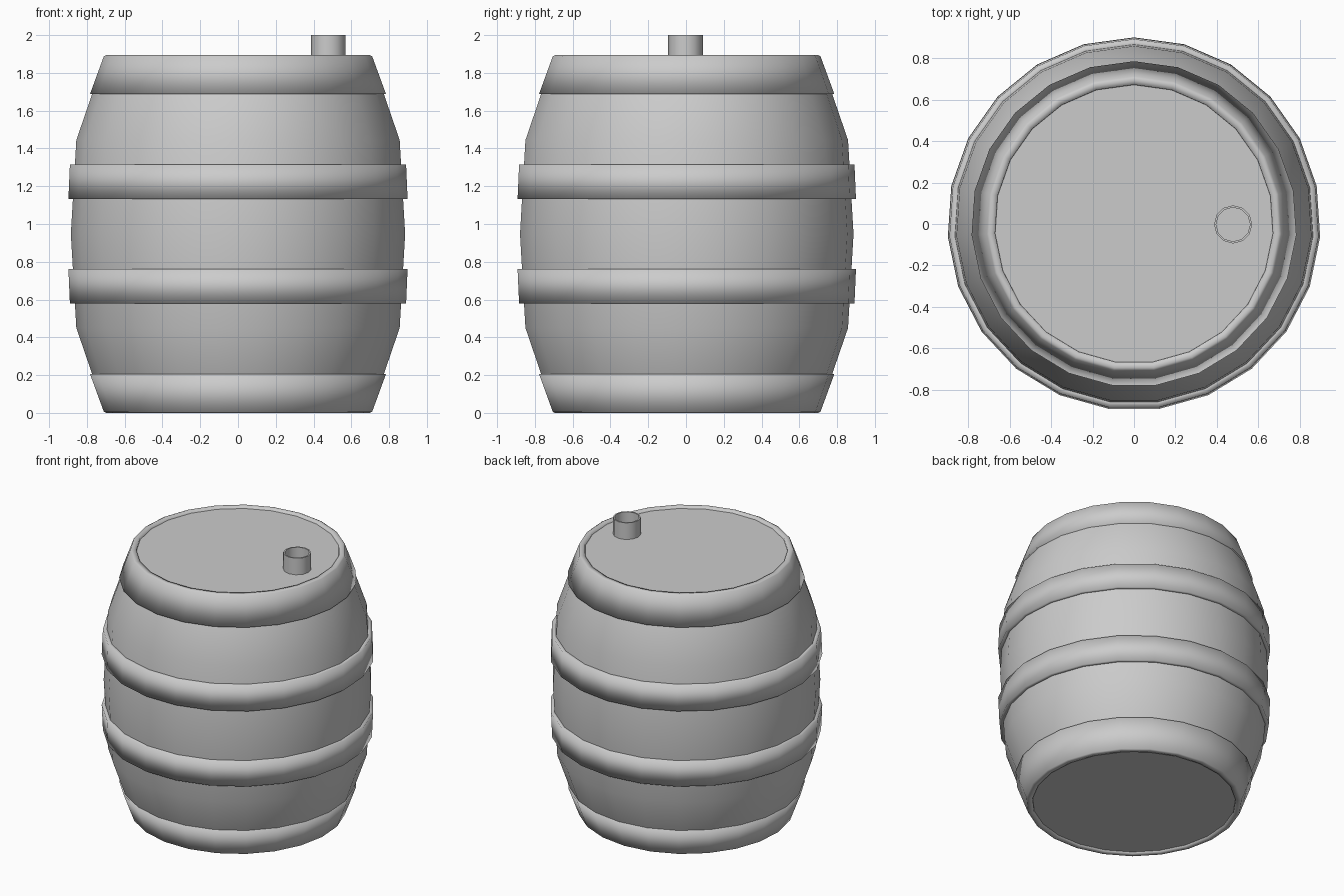
import bpy, bmesh, math

if "Cube" in bpy.data.objects:
    bpy.data.objects.remove(bpy.data.objects["Cube"])


def lathe(name, profile, sides=23, ring=False, angle=180, at=(0, 0, 0)):
    """Revolve (radius, z) points about z; ring closes the section, otherwise ends are capped."""
    bm = bmesh.new()
    loops = []
    for r, z in profile:
        loops.append([bm.verts.new((r * math.sin(2 * math.pi * i / sides),
                                    r * math.cos(2 * math.pi * i / sides), z))
                      for i in range(sides)])
    n = len(loops)
    for k in range(n if ring else n - 1):
        a, b = loops[k], loops[(k + 1) % n]
        for i in range(sides):
            j = (i + 1) % sides
            bm.faces.new((a[i], a[j], b[j], b[i]))
    if not ring:
        bm.faces.new(loops[0])
        bm.faces.new(loops[-1])
    bmesh.ops.recalc_face_normals(bm, faces=bm.faces[:])
    me = bpy.data.meshes.new(name)
    bm.to_mesh(me)
    bm.free()
    ob = bpy.data.objects.new(name, me)
    ob.location = at
    bpy.context.collection.objects.link(ob)
    bpy.ops.object.select_all(action='DESELECT')
    ob.select_set(True)
    bpy.context.view_layer.objects.active = ob
    bpy.ops.object.shade_smooth_by_angle(angle=math.radians(angle))
    return ob


H = 1.894  # barrel height without the spout


def mirrored(profile):
    return [(r, H - z) for r, z in profile]


# Bulging body with the two recessed lids
half = [(0.69, 0.015), (0.772, 0.2), (0.858, 0.45), (0.887, H / 2)]
lathe("barrel_body", half + mirrored(half[:-1])[::-1], angle=40)

# Hoops: end hoops wrap over the rim, middle hoops are plain bands
end_hoop = [(0.67, 0.03), (0.672, 0.004), (0.70, 0.0), (0.712, 0.006),
            (0.785, 0.205), (0.75, 0.205)]
mid_hoop = [(0.85, 0.58), (0.892, 0.58), (0.90, 0.762), (0.86, 0.762)]
for label, section in (("end", end_hoop), ("middle", mid_hoop)):
    lathe("bottom_" + label + "_hoop", section, ring=True)
    lathe("top_" + label + "_hoop", mirrored(section), ring=True)

# Open spout standing on the lid
lathe("spout", [(0.092, 1.87), (0.092, 2.0), (0.082, 2.0), (0.082, 1.87)],
      sides=12, ring=True, angle=40, at=(0.478, -0.002, 0))
